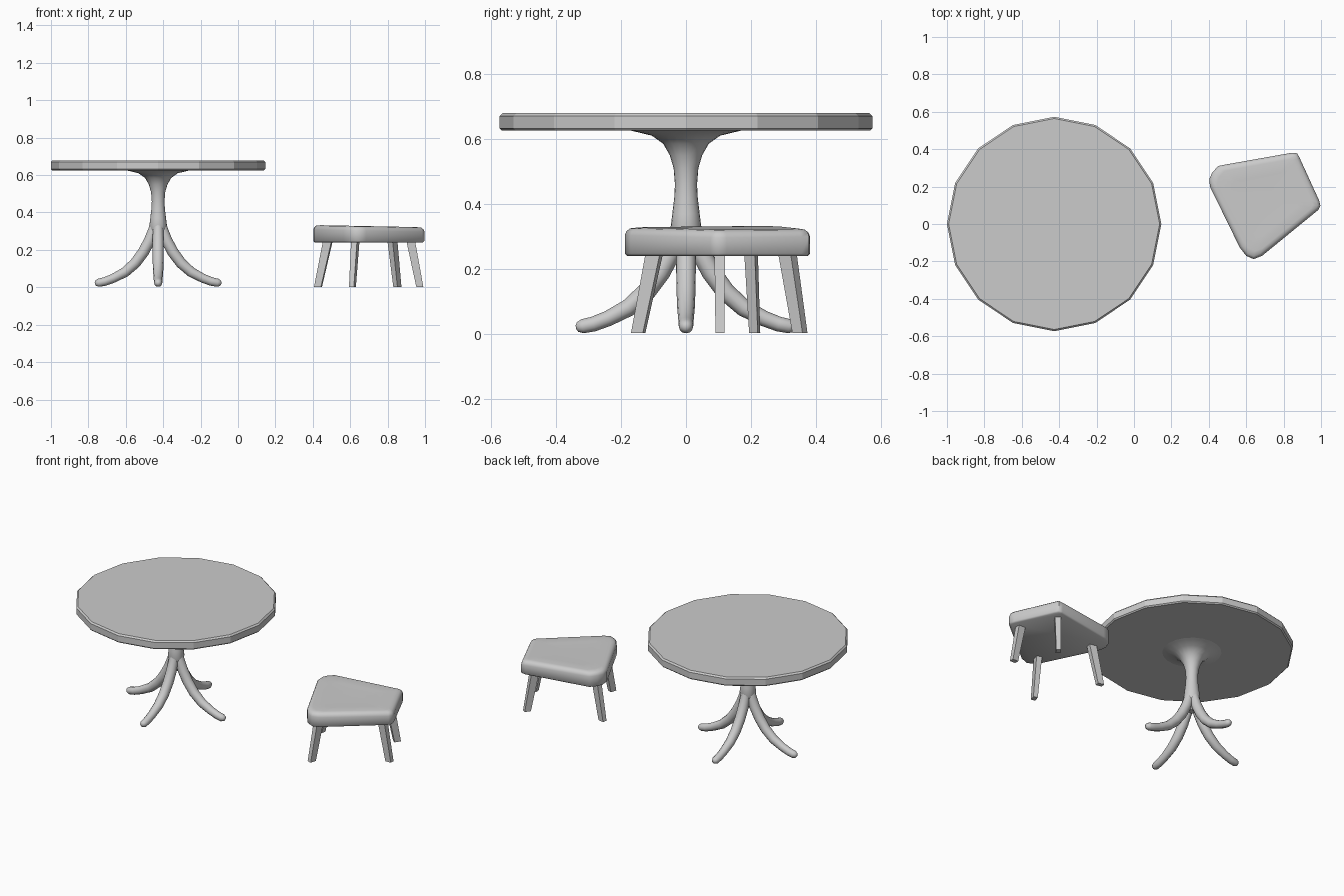
import bpy, bmesh, math
from mathutils import Vector

if "Cube" in bpy.data.objects:
    bpy.data.objects.remove(bpy.data.objects["Cube"])

TX = -0.427  # table axis


def finish(name, bm, angle=35, bevel=0, segments=2):
    bmesh.ops.recalc_face_normals(bm, faces=bm.faces)
    me = bpy.data.meshes.new(name)
    bm.to_mesh(me)
    bm.free()
    ob = bpy.data.objects.new(name, me)
    bpy.context.collection.objects.link(ob)
    if bevel:
        mod = ob.modifiers.new("Bevel", 'BEVEL')
        mod.width, mod.segments, mod.limit_method = bevel, segments, 'ANGLE'
        mod.angle_limit = math.radians(50)
    bpy.ops.object.select_all(action='DESELECT')
    ob.select_set(True)
    bpy.context.view_layer.objects.active = ob
    bpy.ops.object.shade_smooth_by_angle(angle=math.radians(angle))
    return ob


def skin_rings(name, rings, **kw):
    """Bridge a list of equal-length point rings and cap both ends."""
    bm = bmesh.new()
    vs = [[bm.verts.new(p) for p in r] for r in rings]
    n = len(vs[0])
    for a, b in zip(vs, vs[1:]):
        for i in range(n):
            j = (i + 1) % n
            bm.faces.new((a[i], a[j], b[j], b[i]))
    bm.faces.new(vs[0][::-1])
    bm.faces.new(vs[-1])
    return finish(name, bm, **kw)


def lathe(name, profile, sides, **kw):
    ang = [2 * math.pi * i / sides for i in range(sides)]
    rings = [[(TX + r * math.cos(a), r * math.sin(a), z) for a in ang] for r, z in profile]
    return skin_rings(name, rings, **kw)


# Table top: flat-sided sixteen-gon with eased edges
lathe("table_top", [(0.566, 0.625), (0.573, 0.632), (0.573, 0.670), (0.564, 0.679)], 16, angle=15)

# Pedestal flaring into the underside of the top
lathe("pedestal", [(0.022, 0.24), (0.037, 0.29), (0.047, 0.33), (0.042, 0.37), (0.036, 0.42),
                   (0.034, 0.46), (0.038, 0.51), (0.050, 0.55), (0.070, 0.585),
                   (0.105, 0.61), (0.155, 0.622), (0.18, 0.628)], 20, angle=60)

# Four curved table legs: (distance from axis, height, radius)
PATH = [(0.012, 0.37, 0.024), (0.024, 0.31, 0.028), (0.046, 0.25, 0.030), (0.078, 0.19, 0.030),
        (0.122, 0.13, 0.029), (0.177, 0.081, 0.027), (0.24, 0.048, 0.024), (0.285, 0.031, 0.023),
        (0.318, 0.024, 0.022), (0.333, 0.022, 0.015), (0.338, 0.021, 0.006)]
for k, side in enumerate(("right", "back", "left", "front")):
    t = k * math.pi / 2
    out, across = Vector((math.cos(t), math.sin(t), 0)), Vector((-math.sin(t), math.cos(t), 0))
    rings = []
    for i, (d, z, r) in enumerate(PATH):
        d0, z0, _ = PATH[max(i - 1, 0)]
        d1, z1, _ = PATH[min(i + 1, len(PATH) - 1)]
        tan = Vector((d1 - d0, z1 - z0)).normalized()
        up = -tan.y * out + Vector((0, 0, tan.x))
        c = Vector((TX, 0, z)) + out * d
        ring = []
        for j in range(12):
            a = 2 * math.pi * j / 12
            p = c + (across * math.cos(a) + up * math.sin(a)) * r
            p.z = max(p.z, 0.003)
            ring.append(p)
        rings.append(ring)
    skin_rings("table_leg_" + side, rings, angle=60)

# Stool seat: irregular four-cornered outline with rounded corners
OUT = [(0.45, 0.31), (0.418, 0.275), (0.403, 0.24), (0.406, 0.20), (0.565, -0.125), (0.60, -0.17),
       (0.64, -0.188), (0.685, -0.17), (0.985, 0.075), (0.997, 0.098), (0.99, 0.125),
       (0.885, 0.355), (0.872, 0.378), (0.845, 0.381), (0.49, 0.318)]
CX, CY = 0.70, 0.12


def inset(d, z):
    ring = []
    for i, p in enumerate(OUT):
        a, b = Vector(OUT[i - 1]), Vector(OUT[(i + 1) % len(OUT)])
        t = (b - a).normalized()
        q = Vector(p) + Vector((-t.y, t.x)) * d
        ring.append((q.x, q.y, z + (0.006 * (0.7 - q.x) / 0.3 if z > 0.29 else 0)))
    return ring


def scaled(f, z):
    return [(CX + (x - CX) * f, CY + (y - CY) * f, z + 0.006 * (0.7 - x) / 0.3 * f)
            for x, y in OUT]


skin_rings("stool_seat", [inset(0.008, 0.240), inset(0, 0.248), inset(0, 0.303), inset(0.005, 0.315),
                          inset(0.016, 0.324), scaled(0.86, 0.327), scaled(0.6, 0.325),
                          scaled(0.3, 0.324)], angle=50)

# Four splayed stool legs: foot position, top position
LEGS = {"front": ((0.612, -0.147), (0.627, -0.098)), "left": ((0.428, 0.211), (0.48, 0.20)),
        "back": ((0.852, 0.35), (0.826, 0.312)), "right": ((0.972, 0.104), (0.924, 0.104))}
for side, (foot, top) in LEGS.items():
    t = math.atan2(foot[1] - top[1], foot[0] - top[0])
    u, v = Vector((math.cos(t), math.sin(t), 0)), Vector((-math.sin(t), math.cos(t), 0))
    rings = []
    for (x, y), z, s in ((foot, 0.003, 0.9), (top, 0.245, 1.1)):
        c = Vector((x, y, z))
        rings.append([c + (u * a * 0.021 + v * b * 0.015) * s
                      for a, b in ((1, 1), (-1, 1), (-1, -1), (1, -1))])
    skin_rings("stool_leg_" + side, rings, angle=30)
